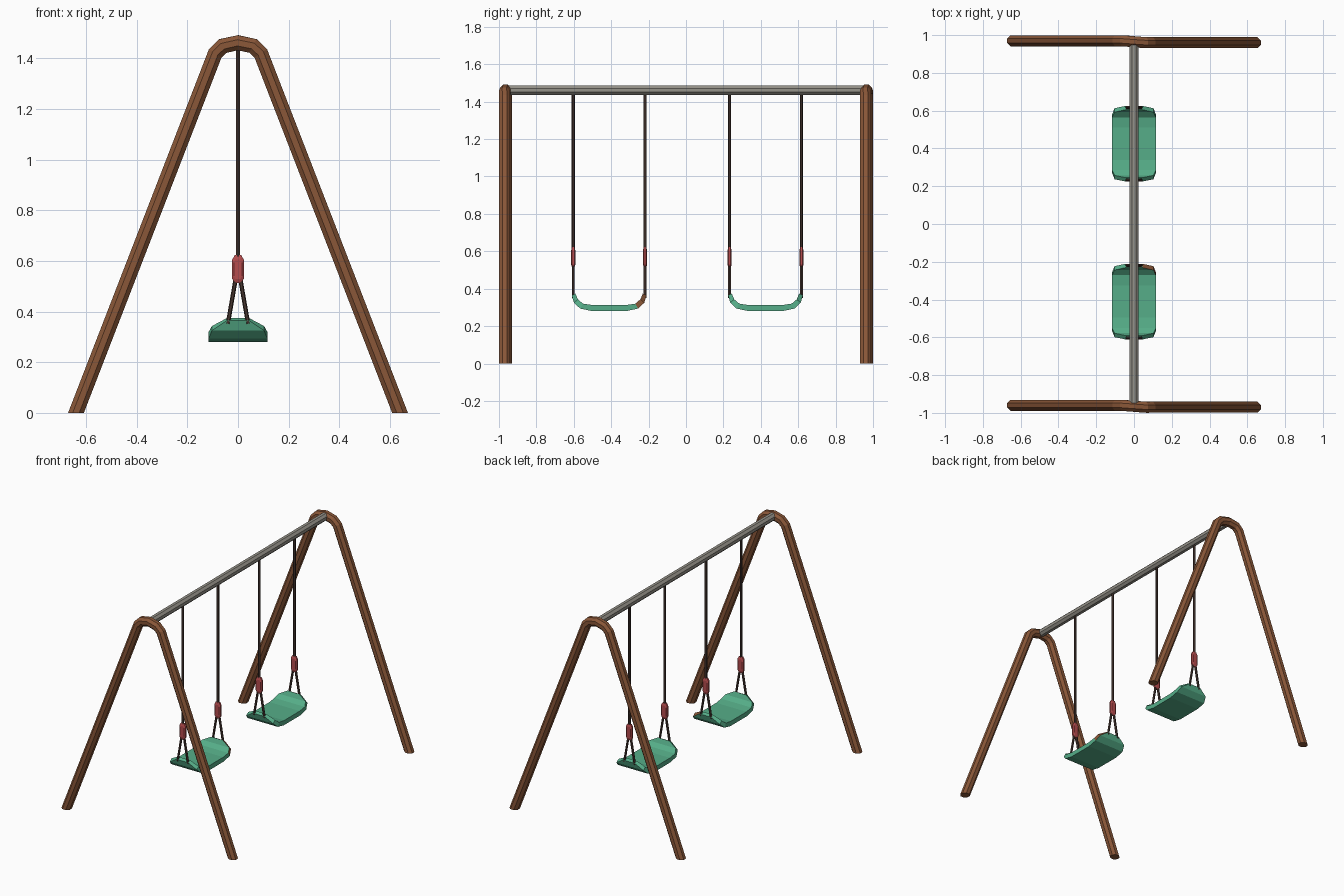
import bpy, bmesh, math
from mathutils import Vector

if "Cube" in bpy.data.objects:
    bpy.data.objects.remove(bpy.data.objects["Cube"])


def material(name, rgb):
    m = bpy.data.materials.new(name)
    lin = [(c / 255 / 12.92) if c < 11 else ((c / 255 + 0.055) / 1.055) ** 2.4 for c in rgb]
    m.diffuse_color = (*lin, 1)
    m.use_nodes = True
    m.node_tree.nodes["Principled BSDF"].inputs["Base Color"].default_value = m.diffuse_color
    return m


BROWN = material("brown wood", (138, 87, 56))
GREY = material("grey metal", (150, 147, 138))
ROPE = material("dark rope", (72, 55, 49))
RED = material("red grip", (182, 76, 78))
GREEN = material("green plastic", (86, 174, 137))


def finish(name, bm, *mats):
    bmesh.ops.recalc_face_normals(bm, faces=bm.faces)
    me = bpy.data.meshes.new(name)
    bm.to_mesh(me)
    bm.free()
    for m in mats:
        me.materials.append(m)
    ob = bpy.data.objects.new(name, me)
    bpy.context.collection.objects.link(ob)
    return ob


def bridge(bm, rings):
    """Skin closed rings into a capped solid."""
    n = len(rings[0])
    rings = [[bm.verts.new(p) for p in r] for r in rings]
    for a, b in zip(rings, rings[1:]):
        for i in range(n):
            bm.faces.new((a[i], a[(i + 1) % n], b[(i + 1) % n], b[i]))
    bm.faces.new(rings[0])
    bm.faces.new(rings[-1])


def tube(name, pts, r, sides, mat, side_axis, end_normal=None):
    """Mitred tube along a path."""
    pts = [Vector(p) for p in pts]
    rings = []
    for i, p in enumerate(pts):
        d_in = (p - pts[i - 1]).normalized() if i else (pts[1] - p).normalized()
        d_out = (pts[i + 1] - p).normalized() if i < len(pts) - 1 else d_in
        n = (d_in + d_out).normalized()
        if end_normal and i in (0, len(pts) - 1):
            n = Vector(end_normal)
        v = d_in.cross(Vector(side_axis)).normalized()
        u = v.cross(d_in).normalized()
        ring = []
        for k in range(sides):
            a = 2 * math.pi * (k + 0.5) / sides
            o = (u * math.cos(a) + v * math.sin(a)) * r
            ring.append(p + o - d_in * (o.dot(n) / d_in.dot(n)))
        rings.append(ring)
    bm = bmesh.new()
    bridge(bm, rings)
    return finish(name, bm, mat)


# A-frames: each one bent pole, slightly skewed in depth
half = [(-0.64, 0), (-0.09, 1.42), (-0.06, 1.449)]
for name, y in (("front_frame", -0.965), ("back_frame", 0.965)):
    path = [(x, y + 0.005, z) for x, z in half] + [(0, y, 1.462)]
    path += [(-x, y - 0.005, z) for x, z in reversed(half)]
    tube(name, path, 0.0315, 8, BROWN, (0, 1, 0), (0, 0, 1))

# Crossbar
tube("crossbar", [(0, -0.96, 1.461), (0, 0.96, 1.461)], 0.027, 8, GREY, (1, 0, 0))


def grip(name, y):
    bm = bmesh.new()
    outline = [(0.013, 0.512), (0.023, 0.53), (0.023, 0.605), (0.013, 0.623)]
    outline += [(-x, z) for x, z in reversed(outline)]
    rings = [[(x * s, y + dy, 0.567 + (z - 0.567) * s) for x, z in outline]
             for dy, s in ((-0.011, 0.7), (-0.006, 1), (0.006, 1), (0.011, 0.7))]
    bridge(bm, rings)
    finish(name, bm, RED)


# Seat section stations: outer offset, outer z, inner offset, inner z, half width
STATIONS = [(0.2, 0.364, 0.18, 0.374, 0.045),
            (0.188, 0.325, 0.167, 0.343, 0.103),
            (0.155, 0.294, 0.14, 0.32, 0.116),
            (0.09, 0.28, 0.085, 0.312, 0.116)]


def seat(name, y, worn):
    bm = bmesh.new()
    rings = []
    for s, rows in ((-1, STATIONS), (1, STATIONS[::-1])):
        for oy, oz, iy, iz, w in rows:
            rings.append([(-w, y + s * oy, oz), (w, y + s * oy, oz),
                          (w, y + s * iy, iz), (-w, y + s * iy, iz)])
    bridge(bm, rings)
    bm.normal_update()
    ob = finish(name, bm, GREEN, BROWN)
    # Brown patch on one side edge near one end
    if worn:
        for f in ob.data.polygons:
            if f.normal.x > 0.3 and f.center.y > y + 0.14:
                f.material_index = 1


# Two swings
for side, y in (("front", -0.411), ("back", 0.425)):
    seat(side + "_seat", y, side == "front")
    for end, dy in (("near", -0.192), ("far", 0.192)):
        tag = f"{side}_{end}"
        ry = y + dy
        tube(tag + "_rope", [(0, ry, 0.6), (0, ry, 1.45)], 0.0085, 6, ROPE, (1, 0, 0))
        grip(tag + "_grip", ry)
        for lr, sx in (("left", -1), ("right", 1)):
            tube(f"{tag}_{lr}_lower_rope",
                 [(sx * 0.04, ry, 0.352), (sx * 0.009, ry, 0.53)],
                 0.0085, 6, ROPE, (0, 1, 0))
